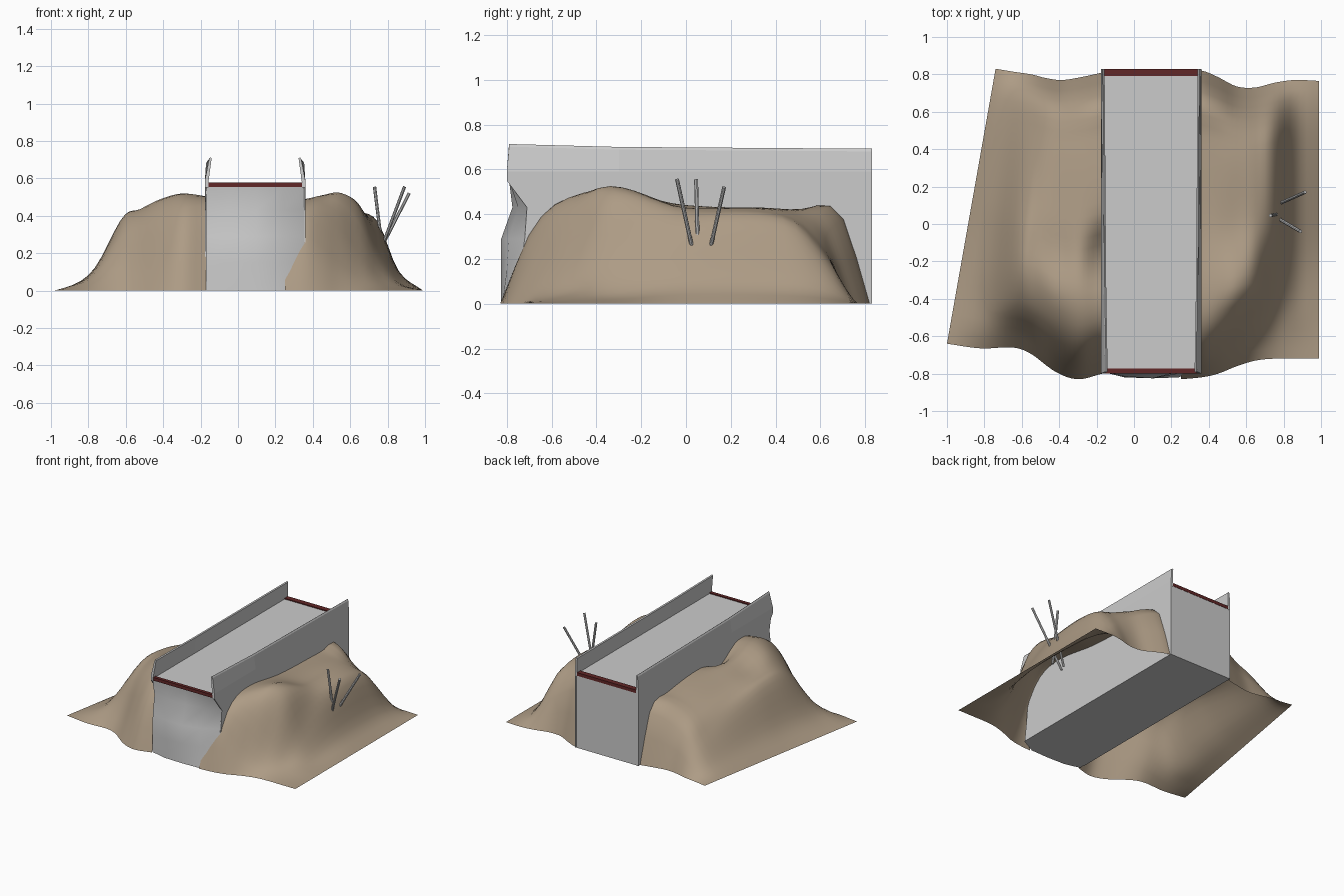
import bpy, math
from mathutils import Vector

if "Cube" in bpy.data.objects:
    bpy.data.objects.remove(bpy.data.objects["Cube"])


def material(name, rgb):
    m = bpy.data.materials.new(name)
    m.diffuse_color = (*rgb, 1)
    m.use_nodes = True
    m.node_tree.nodes["Principled BSDF"].inputs["Base Color"].default_value = m.diffuse_color
    return m


SOIL = material("soil", (0.42, 0.33, 0.235))
RED = material("dark_red", (0.12, 0.02, 0.02))
STONE = material("concrete", (0.55, 0.55, 0.55))


def make(name, verts, faces, mat=STONE, smooth=None):
    me = bpy.data.meshes.new(name)
    me.from_pydata(verts, [], faces)
    ob = bpy.data.objects.new(name, me)
    bpy.context.collection.objects.link(ob)
    me.materials.append(mat)
    bpy.ops.object.select_all(action='DESELECT')
    ob.select_set(True)
    bpy.context.view_layer.objects.active = ob
    bpy.ops.object.mode_set(mode='EDIT')
    bpy.ops.mesh.select_all(action='SELECT')
    bpy.ops.mesh.normals_make_consistent(inside=False)
    bpy.ops.object.mode_set(mode='OBJECT')
    if smooth:
        bpy.ops.object.shade_smooth_by_angle(angle=math.radians(smooth))
    return ob


def loft(name, rings, mat=STONE, smooth=None):
    """Closed profiles joined in order, with both ends capped."""
    n = len(rings[0])
    verts = [p for r in rings for p in r]
    faces = [(k * n + i, k * n + (i + 1) % n, (k + 1) * n + (i + 1) % n, (k + 1) * n + i)
             for k in range(len(rings) - 1) for i in range(n)]
    faces += [tuple(range(n)), tuple(range(len(verts) - n, len(verts)))]
    return make(name, verts, faces, mat, smooth)


def box(name, lo, hi, mat=STONE):
    return loft(name, [[(x, lo[1], lo[2]), (x, hi[1], lo[2]), (x, hi[1], hi[2]), (x, lo[1], hi[2])]
                       for x in (lo[0], hi[0])], mat)


def spline(ks, vs, t):
    """Smooth cubic interpolation without overshoot at the ends."""
    n = len(ks)
    i = max(j for j in range(n - 1) if ks[j] <= t + 1e-9)

    def slope(j):
        a, b = max(j - 1, 0), min(j + 1, n - 1)
        return (vs[b] - vs[a]) / (ks[b] - ks[a])
    h = ks[i + 1] - ks[i]
    s = (t - ks[i]) / h
    return ((2*s**3 - 3*s**2 + 1) * vs[i] + (s**3 - 2*s**2 + s) * h * slope(i)
            + (3*s**2 - 2*s**3) * vs[i + 1] + (s**3 - s**2) * h * slope(i + 1))


def hill(name, fx, fy, bx, by, rows, heights, n=28):
    cols = list(range(len(fx)))
    verts, faces = [], []
    for j in range(n + 1):
        v = j / n
        hs = [spline(rows, [r[c] for r in heights], v) for c in cols]
        for i in range(n + 1):
            u = i / n * cols[-1]
            f = [spline(cols, a, u) for a in (fx, fy, bx, by, hs)]
            verts.append((f[0] + (f[2] - f[0]) * v, f[1] + (f[3] - f[1]) * v, max(0, f[4])))
    for j in range(n):
        for i in range(n):
            a = j * (n + 1) + i
            faces.append((a, a + 1, a + n + 2, a + n + 1))
    ob = make(name, verts, faces, SOIL, 60)
    if sum(p.normal.z for p in ob.data.polygons) < 0:
        ob.data.flip_normals()
    return ob


# central block with a bulging front face
FRONT_Z = (0, 0.15, 0.29, 0.43, 0.55)
fronts = [(-0.172, (-0.79, -0.79, -0.785, -0.765, -0.79)),
          (-0.05, (-0.82, -0.82, -0.815, -0.775, -0.79)),
          (0.10, (-0.825, -0.825, -0.825, -0.775, -0.79)),
          (0.24, (-0.82, -0.80, -0.79, -0.75, -0.79)),
          (0.355, (-0.76, -0.74, -0.72, -0.71, -0.79))]
loft("central_block", [[(x, y, z) for y, z in zip(ys, FRONT_Z)]
                       + [(x, -0.79, 0.57), (x, 0.828, 0.57), (x, 0.828, 0)]
                       for x, ys in fronts], smooth=50)

# parapets, leaning inwards more at the front
for name, xo, d in (("left_parapet", -0.177, 1), ("right_parapet", 0.36, -1)):
    rings = []
    for y, yt, zt, lean in ((-0.80, -0.79, 0.713, 0.022), (-0.3, -0.3, 0.70, 0.014), (0.83, 0.83, 0.692, 0.006)):
        rings.append([(xo, y, 0.55), (xo, y, 0.59), (xo + d * lean, yt, zt - 0.012),
                      (xo + d * (lean + 0.006), yt, zt), (xo + d * (lean + 0.014), yt, zt - 0.006),
                      (xo + d * 0.018, y, 0.575), (xo + d * 0.018, y, 0.55)])
    loft(name, rings)
    # flush side plate below the parapet
    loft(name.split("_")[0] + "_side_plate",
         [[(x, -0.80, 0.55), (x, -0.71, 0.43), (x, -0.72, 0.28), (x, -0.75, 0), (x, 0.83, 0), (x, 0.83, 0.55)]
          for x in (xo, xo + d * 0.01)])

# red edge bands on the deck
box("front_band", (-0.165, -0.798, 0.553), (0.348, -0.772, 0.577), RED)
box("back_band", (-0.165, 0.79, 0.553), (0.348, 0.83, 0.577), RED)

# earth banks on both sides, open underneath
right_x = [0.25, 0.36, 0.45, 0.55, 0.65, 0.75, 0.86, 0.99]
zero = [0] * 8
hill("right_bank", right_x, [-0.83, -0.82, -0.80, -0.76, -0.73, -0.72, -0.72, -0.72],
     right_x, [0.82, 0.82, 0.785, 0.735, 0.73, 0.755, 0.77, 0.765],
     [0, 0.07, 0.15, 0.27, 0.5, 0.8, 0.92, 1],
     [zero,
      [.26, .30, .23, .14, .07, .03, .01, 0],
      [.42, .45, .43, .35, .21, .08, .03, 0],
      [.48, .49, .51, .52, .44, .20, .05, 0],
      [.44, .44, .44, .43, .42, .34, .10, 0],
      [.42, .42, .42, .42, .40, .34, .09, 0],
      [.40, .40, .38, .33, .26, .18, .05, 0],
      zero])
hill("left_bank", [-0.17, -0.3, -0.42, -0.55, -0.65, -0.82, -1], [-0.80, -0.83, -0.79, -0.695, -0.66, -0.665, -0.64],
     [-0.17, -0.26, -0.38, -0.47, -0.55, -0.65, -0.74], [0.81, 0.79, 0.77, 0.78, 0.80, 0.815, 0.83],
     [0, 0.07, 0.15, 0.27, 0.41, 0.53, 0.8, 0.92, 1],
     [zero,
      [.28, .28, .20, .15, .12, .05, 0],
      [.46, .45, .39, .34, .28, .08, 0],
      [.50, .52, .49, .43, .38, .11, 0],
      [.38, .47, .44, .42, .38, .12, 0],
      [.46, .46, .43, .40, .34, .12, 0],
      [.43, .42, .38, .32, .23, .09, 0],
      [.38, .36, .30, .24, .16, .06, 0],
      zero])

# three thin poles stuck in the right bank
for k, (tip, foot) in enumerate([((0.89, -0.04, 0.555), (0.785, 0.022, 0.275)),
                                 ((0.915, 0.17, 0.52), (0.79, 0.115, 0.275)),
                                 ((0.73, 0.045, 0.555), (0.763, 0.052, 0.29))]):
    a, b = Vector(tip), Vector(foot)
    b = a + (b - a) * 1.7
    bpy.ops.mesh.primitive_cylinder_add(vertices=8, radius=0.009, depth=(a - b).length, location=(a + b) / 2)
    ob = bpy.context.object
    ob.name = "pole_%d" % (k + 1)
    ob.rotation_euler = (a - b).to_track_quat('Z', 'Y').to_euler()
